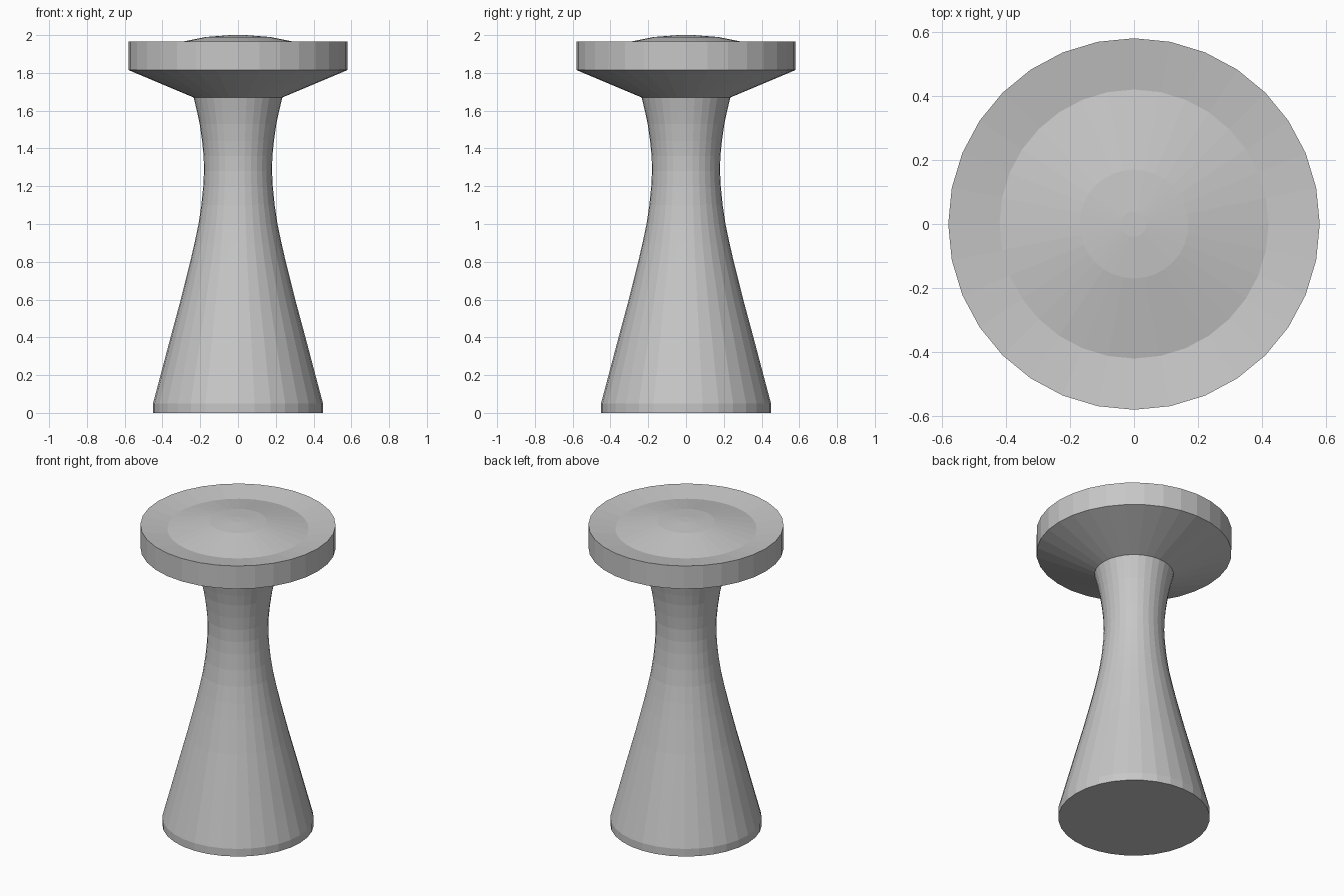
import bpy, bmesh, math

if "Cube" in bpy.data.objects:
    bpy.data.objects.remove(bpy.data.objects["Cube"])

SIDES = 32

grey = bpy.data.materials.new("plain grey")
grey.diffuse_color = (0.57, 0.57, 0.57, 1)
grey.use_nodes = True
grey.node_tree.nodes["Principled BSDF"].inputs["Base Color"].default_value = grey.diffuse_color


def lathe(name, profile):
    """Spin a list of (radius, height) points round z; the ends are capped."""
    bm = bmesh.new()
    rings = []
    for r, z in profile:
        if r == 0:
            rings.append([bm.verts.new((0, 0, z))])
        else:
            rings.append([bm.verts.new((r * math.cos(a), r * math.sin(a), z))
                          for a in (2 * math.pi * i / SIDES for i in range(SIDES))])
    for lo, hi in zip(rings, rings[1:]):
        for i in range(SIDES):
            j = (i + 1) % SIDES
            if len(hi) == 1:
                bm.faces.new((lo[i], lo[j], hi[0]))
            else:
                bm.faces.new((lo[i], lo[j], hi[j], hi[i]))
    bm.faces.new(list(reversed(rings[0])))
    if len(rings[-1]) > 1:
        bm.faces.new(rings[-1])
    mesh = bpy.data.meshes.new(name)
    bm.to_mesh(mesh)
    bm.free()
    mesh.materials.append(grey)
    obj = bpy.data.objects.new(name, mesh)
    bpy.context.collection.objects.link(obj)
    return obj


# Whole pedestal as one closed turned body
lathe("pedestal", [
    # foot band
    (0.45, 0), (0.45, 0.05),
    # waisted stem
    (0.41, 0.2), (0.357, 0.4), (0.303, 0.6), (0.253, 0.8), (0.23, 0.9),
    (0.209, 1.0), (0.194, 1.1), (0.184, 1.2), (0.18, 1.28), (0.182, 1.36),
    (0.19, 1.44), (0.203, 1.53), (0.218, 1.6), (0.235, 1.67),
    # flared head and rim
    (0.58, 1.815), (0.58, 1.965),
    # dished top with shallow central dome
    (0.42, 1.94), (0.17, 1.99), (0.04, 2.0), (0, 2.0),
])
